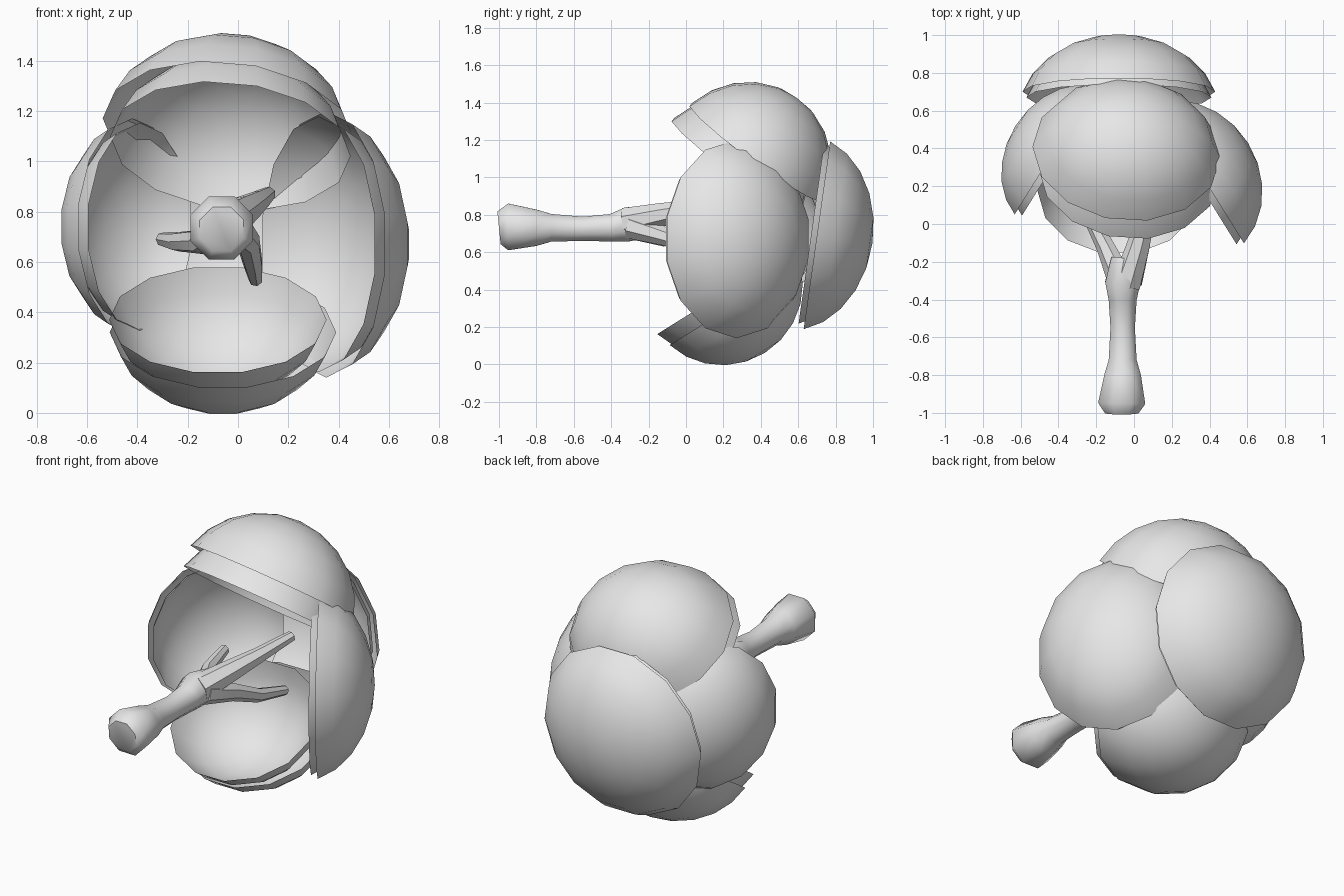
import bpy, bmesh, math
from mathutils import Vector

if "Cube" in bpy.data.objects:
    bpy.data.objects.remove(bpy.data.objects["Cube"])

grey = bpy.data.materials.new("light_grey")
grey.diffuse_color = (0.8, 0.8, 0.8, 1)
grey.use_nodes = True
grey.node_tree.nodes["Principled BSDF"].inputs["Base Color"].default_value = grey.diffuse_color


def finish(bm, name, angle):
    me = bpy.data.meshes.new(name)
    bm.to_mesh(me)
    bm.free()
    ob = bpy.data.objects.new(name, me)
    bpy.context.collection.objects.link(ob)
    me.materials.append(grey)
    bpy.ops.object.select_all(action='DESELECT')
    ob.select_set(True)
    bpy.context.view_layer.objects.active = ob
    bpy.ops.object.shade_smooth_by_angle(angle=math.radians(angle))
    return ob


def cap(name, centre, normal, across, a, b, h, seg=14, rings=5):
    """Open bowl: a, b = half sizes of the rim, h = depth along normal."""
    n = Vector(normal).normalized()
    u = Vector(across)
    u = (u - n * u.dot(n)).normalized()
    v = n.cross(u)
    c = Vector(centre)
    top = math.radians(75)
    bm = bmesh.new()
    apex = bm.verts.new(c + n * h)
    prev = None
    for i in range(1, rings + 1):
        t = top * i / rings
        r = math.sin(t) / math.sin(top)
        z = h * (math.cos(t) - math.cos(top)) / (1 - math.cos(top))
        ring = []
        for k in range(seg):
            p = 2 * math.pi * k / seg
            ring.append(bm.verts.new(c + u * a * r * math.cos(p) + v * b * r * math.sin(p) + n * z))
        for k in range(seg):
            j = (k + 1) % seg
            if prev:
                bm.faces.new((prev[k], ring[k], ring[j], prev[j]))
            else:
                bm.faces.new((apex, ring[k], ring[j]))
        prev = ring
    return finish(bm, name, 60)


def tube(name, pts, sides=8):
    """Round tube along points (x, y, z, radius), closed at both ends."""
    bm = bmesh.new()
    rows = []
    for i, p in enumerate(pts):
        d = Vector(pts[min(i + 1, len(pts) - 1)][:3]) - Vector(pts[max(i - 1, 0)][:3])
        d.normalize()
        u = (Vector((1, 0, 0)) - d * d.x).normalized()
        v = u.cross(d)
        rows.append([bm.verts.new(Vector(p[:3]) + p[3] * (u * math.cos(q) + v * math.sin(q)))
                     for q in (2 * math.pi * (k + 0.5) / sides for k in range(sides))])
    for r0, r1 in zip(rows, rows[1:]):
        for k in range(sides):
            j = (k + 1) % sides
            bm.faces.new((r0[k], r0[j], r1[j], r1[k]))
    bm.faces.new(rows[0][::-1])
    bm.faces.new(rows[-1])
    bmesh.ops.recalc_face_normals(bm, faces=bm.faces)
    return finish(bm, name, 50)


# Leaf canopies: each has an outer shell and a slightly shifted inner shell
X, Z = (1, 0, 0), (0, 0, 1)
canopies = [
    ("top", (-0.04, 0.38, 1.13), (0.10, 0.58, 0.80), X, 0.50, 0.45, 0.365, (0.01, -0.11, -0.07)),
    ("bottom", (-0.06, 0.26, 0.32), (0, 0.53, -0.85), X, 0.45, 0.42, 0.305, (-0.02, -0.08, 0.05)),
    ("left", (-0.42, 0.39, 0.74), (-0.85, 0.53, 0), Z, 0.43, 0.41, 0.245, (0.03, -0.02, 0)),
    ("right", (0.35, 0.27, 0.67), (0.85, 0.53, 0), Z, 0.53, 0.45, 0.30, (-0.03, -0.02, 0)),
    ("back", (-0.08, 0.70, 0.69), (0, 0.99, -0.14), X, 0.51, 0.52, 0.30, (0, -0.03, 0.01)),
]
for name, c, n, across, a, b, h, off in canopies:
    cap(name + "_canopy_outer", c, n, across, a, b, h)
    cap(name + "_canopy_inner", Vector(c) + Vector(off), n, across, a * 0.96, b * 0.96, h * 0.97)

# Trunk with flared foot, lying along y
tube("trunk", [
    (-0.065, -1.00, 0.73, 0.095), (-0.065, -0.95, 0.735, 0.135), (-0.06, -0.80, 0.73, 0.105),
    (-0.06, -0.72, 0.73, 0.08), (-0.06, -0.55, 0.725, 0.07), (-0.06, -0.40, 0.73, 0.08),
    (-0.06, -0.31, 0.75, 0.10), (-0.05, -0.18, 0.75, 0.075)])

# Three branches forking off inside the canopy
tube("branch_upper", [(-0.04, -0.32, 0.76, 0.08), (0.02, -0.13, 0.80, 0.065),
                      (0.08, 0.08, 0.84, 0.045), (0.12, 0.33, 0.87, 0.03)], 7)
tube("branch_left", [(-0.07, -0.30, 0.74, 0.07), (-0.15, -0.12, 0.68, 0.05),
                     (-0.24, 0.06, 0.68, 0.04), (-0.30, 0.30, 0.69, 0.028)], 7)
tube("branch_lower", [(-0.02, -0.30, 0.74, 0.07), (0.04, -0.10, 0.68, 0.05),
                      (0.06, 0.10, 0.59, 0.04), (0.07, 0.34, 0.53, 0.028)], 7)
